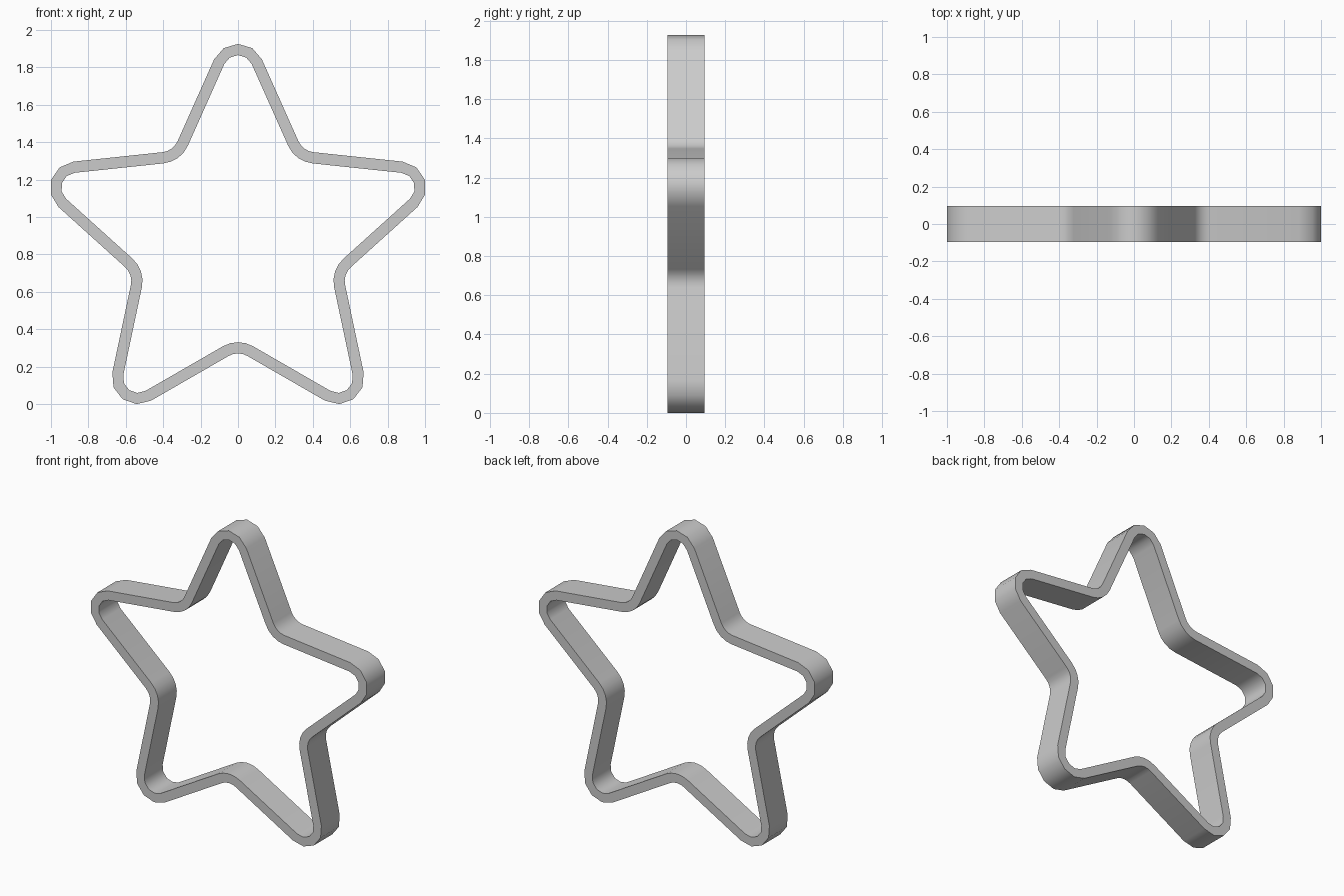
import bpy, bmesh
from math import sin, cos, asin, atan2, pi, radians, hypot

cube = bpy.data.objects.get("Cube")
if cube:
    bpy.data.objects.remove(cube, do_unlink=True)

CENTRE_Z = 0.876
HALF_DEPTH = 0.095
WALL = 0.06
TIP_DIST, TIP_R = 0.91, 0.14          # arc centre distance and outer radius at a point
NOTCH_R = 0.10                        # outer radius at a notch
NOTCH_DIST = 0.605 + NOTCH_R
SEGMENTS = 4

# Tilt of the straight side, tangent to the tip arc and the notch arc
dx = NOTCH_DIST * sin(pi / 5)
dz = TIP_DIST - NOTCH_DIST * cos(pi / 5)
tilt = atan2(dx, dz) - asin((TIP_R + NOTCH_R) / hypot(dx, dz))
tip_half = pi / 2 - tilt              # half of the turn at a point
notch_half = tip_half - pi / 5        # half of the turn at a notch


def arc(axis, dist, radius, half, facing):
    """Points of an arc centred on a spoke; facing is 1 outward, -1 inward."""
    points = []
    for i in range(SEGMENTS + 1):
        a = axis + facing * half * (2 * i / SEGMENTS - 1)
        if facing < 0:
            a = axis - half * (2 * i / SEGMENTS - 1)
        points.append((dist * sin(axis) + facing * radius * sin(a),
                       dist * cos(axis) + facing * radius * cos(a)))
    return points


def star_outline(inset):
    """Rounded five-pointed outline, clockwise from the top."""
    points = []
    for k in range(5):
        spoke = 2 * pi * k / 5
        points += arc(spoke, TIP_DIST, TIP_R - inset, tip_half, 1)
        points += arc(spoke + pi / 5, NOTCH_DIST, NOTCH_R + inset, notch_half, -1)
    return points


# Star-shaped band with a rectangular section
bm = bmesh.new()
loops = []
for inset, y in ((0, -HALF_DEPTH), (WALL, -HALF_DEPTH), (WALL, HALF_DEPTH), (0, HALF_DEPTH)):
    loops.append([bm.verts.new((x, y, z + CENTRE_Z)) for x, z in star_outline(inset)])
count = len(loops[0])
for a, b in zip(loops, loops[1:] + loops[:1]):
    for i in range(count):
        j = (i + 1) % count
        bm.faces.new((a[i], a[j], b[j], b[i]))
bmesh.ops.recalc_face_normals(bm, faces=bm.faces)
mesh = bpy.data.meshes.new("star_band")
bm.to_mesh(mesh)
bm.free()

band = bpy.data.objects.new("star_band", mesh)
bpy.context.collection.objects.link(band)

# Plain grey
grey = bpy.data.materials.new("light_grey")
grey.use_nodes = True
colour = (0.6, 0.6, 0.6, 1)
grey.diffuse_color = colour
grey.node_tree.nodes["Principled BSDF"].inputs["Base Color"].default_value = colour
mesh.materials.append(grey)

# Smooth walls with crisp rims
bpy.ops.object.select_all(action="DESELECT")
band.select_set(True)
bpy.context.view_layer.objects.active = band
bpy.ops.object.shade_smooth_by_angle(angle=radians(60))
